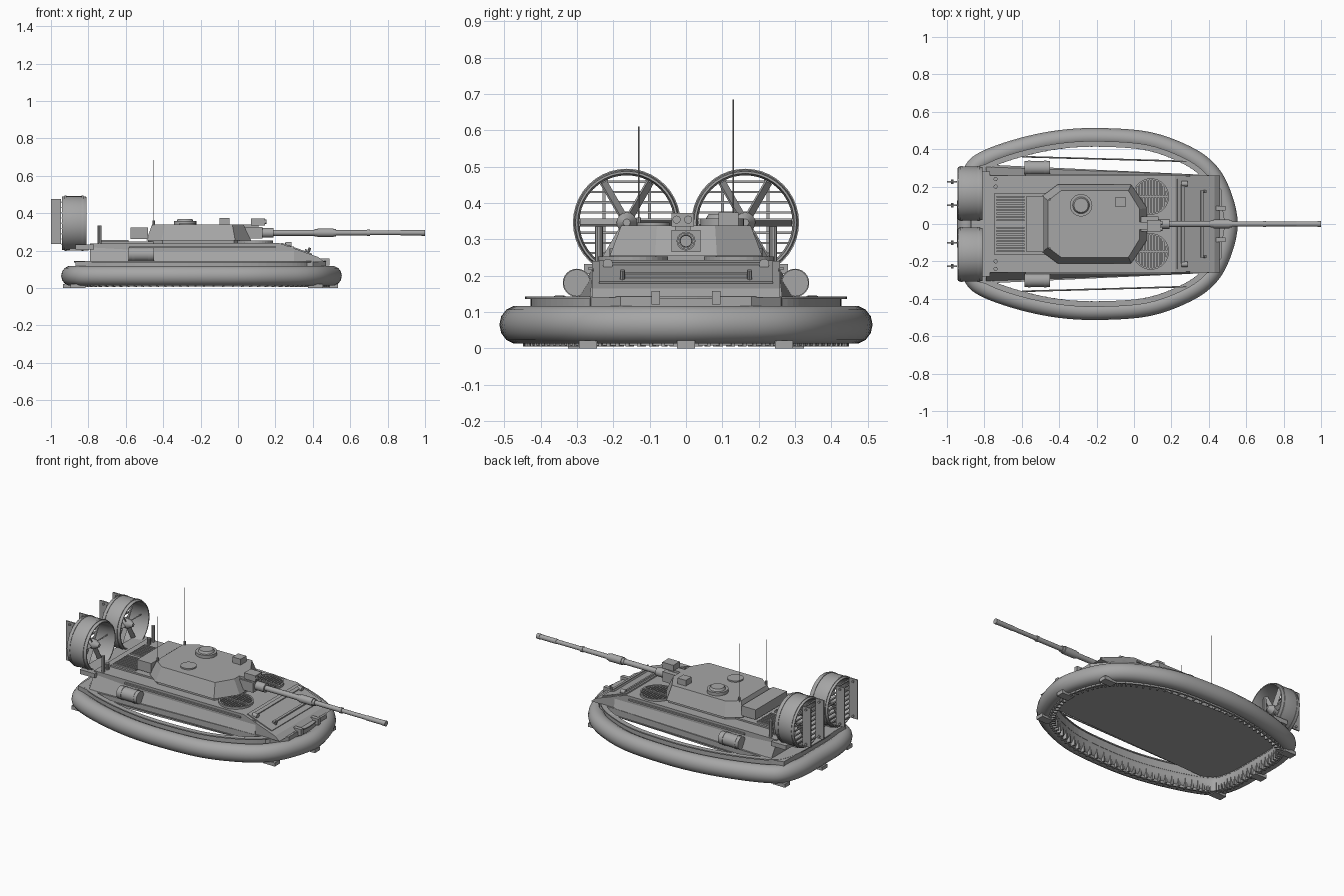
import bpy, bmesh, math
from mathutils import Vector, Matrix

if "Cube" in bpy.data.objects:
    bpy.data.objects.remove(bpy.data.objects["Cube"])

grey = bpy.data.materials.new("hull grey")
grey.diffuse_color = (0.38, 0.38, 0.38, 1)
grey.use_nodes = True
grey.node_tree.nodes["Principled BSDF"].inputs["Base Color"].default_value = grey.diffuse_color


def finish(name, bm, smooth=False):
    bmesh.ops.recalc_face_normals(bm, faces=bm.faces)
    me = bpy.data.meshes.new(name)
    bm.to_mesh(me)
    bm.free()
    me.materials.append(grey)
    ob = bpy.data.objects.new(name, me)
    bpy.context.collection.objects.link(ob)
    if smooth:
        bpy.context.view_layer.objects.active = ob
        ob.select_set(True)
        bpy.ops.object.shade_smooth_by_angle(angle=math.radians(35))
        ob.select_set(False)
    return ob


def add_box(bm, x0, x1, y0, y1, z0, z1, rot=None):
    c = Vector(((x0 + x1) / 2, (y0 + y1) / 2, (z0 + z1) / 2))
    m = Matrix.Translation(c) @ (rot or Matrix()) @ Matrix.Diagonal((x1 - x0, y1 - y0, z1 - z0, 1))
    bmesh.ops.create_cube(bm, size=1, matrix=m)


def box(name, *dims, rot=None):
    bm = bmesh.new()
    add_box(bm, *dims, rot=rot)
    return finish(name, bm)


def rod(name, a, b, r, r2=None, n=16):
    a, b = Vector(a), Vector(b)
    bm = bmesh.new()
    m = Matrix.Translation((a + b) / 2) @ (b - a).to_track_quat('Z', 'Y').to_matrix().to_4x4()
    bmesh.ops.create_cone(bm, cap_ends=True, segments=n, radius1=r, radius2=r if r2 is None else r2,
                          depth=(b - a).length, matrix=m)
    return finish(name, bm, n > 8)


def loft(name, rings, closed=False, caps=True, smooth=False):
    """Skin matching rings of points."""
    bm = bmesh.new()
    vs = [[bm.verts.new(p) for p in ring] for ring in rings]
    n = len(vs[0])
    for i in range(len(vs) if closed else len(vs) - 1):
        a, b = vs[i], vs[(i + 1) % len(vs)]
        for j in range(n):
            bm.faces.new((a[j], a[(j + 1) % n], b[(j + 1) % n], b[j]))
    if caps and not closed:
        bm.faces.new(vs[0])
        bm.faces.new(vs[-1])
    return finish(name, bm, smooth)


def mirrored(half):
    return list(half) + [(x, -y) for x, y in reversed(half) if y > 0]


def lathe(name, axis_y, axis_z, section, n=40, closed=True):
    """Revolve (x, radius) points round an x-parallel axis."""
    return loft(name, [[(x, axis_y + r * math.cos(t), axis_z + r * math.sin(t)) for x, r in section]
                       for t in (2 * math.pi * i / n for i in range(n))], True, smooth=True)


# skirt outline in plan, smoothed into a closed path
half = [(0.555, 0), (0.513, 0.185), (0.433, 0.32), (0.30, 0.415), (0.085, 0.492), (-0.18, 0.513),
        (-0.40, 0.502), (-0.61, 0.46), (-0.80, 0.395), (-0.895, 0.325), (-0.94, 0.19), (-0.945, 0)]
ctrl = [Vector(p) for p in half + [(x, -y) for x, y in reversed(half[1:-1])]]
path = []
for i in range(len(ctrl)):
    p0, p1, p2, p3 = (ctrl[(i + k - 1) % len(ctrl)] for k in range(4))
    for s in range(5):
        t = s / 5
        path.append(0.5 * (2 * p1 + (p2 - p0) * t + (2 * p0 - 5 * p1 + 4 * p2 - p3) * t * t
                           + (3 * p1 - p0 - 3 * p2 + p3) * t ** 3))
N = len(path)
tang = [(path[(i + 1) % N] - path[i - 1]).normalized() for i in range(N)]


def inset(i, d):
    return path[i] + Vector((-tang[i].y, tang[i].x)) * d


def sweep(name, section, smooth=False):
    return loft(name, [[(*inset(i, d), z) for d, z in section] for i in range(N)], True, smooth=smooth)


sweep("skirt_tube", [(0.05 - 0.05 * math.cos(2 * math.pi * k / 14), 0.065 + 0.053 * math.sin(2 * math.pi * k / 14))
                     for k in range(14)], True)
sweep("skirt_rim", [(0.07, 0.136), (0.07, 0.143), (0.10, 0.143), (0.10, 0.136)])
sweep("skirt_collar", [(0.085, 0.09), (0.085, 0.138), (0.095, 0.138), (0.095, 0.09)])
sweep("skirt_inner_wall", [(0.07, 0.008), (0.07, 0.05), (0.08, 0.05), (0.08, 0.008)])

# ribs along the inner face of the skirt
bm = bmesh.new()
for i in range(N):
    p = inset(i, 0.083)
    rot = Matrix.Rotation(math.atan2(tang[i].y, tang[i].x), 4, 'Z')
    add_box(bm, p.x - .005, p.x + .005, p.y - .018, p.y + .018, 0.005, 0.06, rot)
finish("skirt_ribs", bm)

# ground skids under the skirt
for x, y in [(0.42, 0.27), (0.42, -0.27), (0.50, 0), (-0.85, 0.30), (-0.85, -0.30), (-0.89, 0)]:
    box("skid", x - .045, x + .035, y - .025, y + .025, 0, 0.022)

# lower hull with a tapered plan
lower = mirrored([(-0.87, 0.30), (-0.80, 0.318), (0.40, 0.262), (0.47, 0.18)])
loft("lower_hull", [[(x, y, z) for x, y in lower] for z in (0.095, 0.142)])

# upper hull with sloped nose
prof = [(-0.79, 0.14), (-0.79, 0.238), (0.22, 0.24), (0.43, 0.165), (0.46, 0.14)]
loft("upper_hull", [[(x, y, z) for x, z in prof] for y in (-0.258, 0.258)])
tilt = Matrix.Rotation(math.atan2(0.075, 0.21), 4, 'Y')
box("nose_plate", 0.225, 0.40, -0.24, 0.24, 0.203, 0.213, rot=tilt)
box("wave_breaker", 0.355, 0.367, -0.18, 0.18, 0.182, 0.207, rot=tilt)
box("nose_bar", 0.25, 0.27, -0.21, 0.21, 0.222, 0.24, rot=tilt)

for s in (-1, 1):
    # side fittings
    loft("side_sponson", [[(x, s * y, z) for y, z in ((0.255, 0.142), (0.255, 0.222), (w, 0.142))]
                          for x, w in ((-0.79, 0.305), (0.30, 0.265))])
    box("side_rail", -0.58, 0.20, s * .262 - .006, s * .262 + .006, 0.215, 0.224)
    rod("side_strut", (-0.60, s * .36, .14), (0.28, s * .335, .14), 0.005, n=6)
    rod("side_tank", (-0.585, s * .30, .18), (-0.45, s * .30, .18), 0.037, n=24)
    for x in (-0.56, -0.475):
        rod("tank_strap", (x - .006, s * .30, .18), (x + .006, s * .30, .18), 0.039, n=24)
    for y in (.20, .24):
        rod("exhaust_post", (-0.74, s * y, .235), (-0.74, s * y, .275 if y < .22 else .335), 0.011, n=10)
    rod("headlamp", (0.255, s * .215, .232), (0.285, s * .215, .232), 0.014)
    rod("tow_hook", (0.37, s * .175, .175), (0.385, s * .175, .215), 0.007, n=8)
    box("nose_bracket", 0.43, 0.49, s * .083 - .012, s * .083 + .012, 0.12, 0.158)

    # round deck intake with slats
    cx, cy = 0.09, s * .147
    bm = bmesh.new()
    for k in range(-5, 6):
        w = math.sqrt(0.09 ** 2 - (k * .0155) ** 2)
        add_box(bm, cx + k * .0155 - .004, cx + k * .0155 + .004, cy - w, cy + w, 0.236, 0.249)
    add_box(bm, cx - .09, cx + .09, cy - .006, cy + .006, 0.236, 0.253)
    finish("intake_slats", bm)
    loft("intake_ring", [[(cx + r * math.cos(t), cy + r * math.sin(t), z) for r, z in
                          ((.088, .236), (.088, .253), (.097, .253), (.097, .236))]
                         for t in (2 * math.pi * i / 32 for i in range(32))], True)

    # louvred engine deck
    bm = bmesh.new()
    for k in range(8):
        y = s * (.02 + k * .018)
        add_box(bm, -0.735, -0.585, y - .005, y + .005, 0.245, 0.257)
    finish("engine_louvres", bm)

    # propeller duct
    fy, fz = s * .163, .346
    lathe("fan_duct", fy, fz, [(-0.94, .136), (-0.94, .142), (-0.925, .145), (-0.83, .145),
                               (-0.81, .141), (-0.81, .135), (-0.84, .130), (-0.92, .130)])
    for x in (-0.922, -0.832):
        lathe("duct_band", fy, fz, [(x - .005, .14), (x - .005, .148), (x + .005, .148), (x + .005, .14)])
    rod("fan_hub", (-0.92, fy, fz), (-0.85, fy, fz), 0.028)
    rod("fan_spinner", (-0.85, fy, fz), (-0.82, fy, fz), 0.028, 0.010)
    bm = bmesh.new()
    for k in range(6):
        m = (Matrix.Translation((-0.865, fy, fz)) @ Matrix.Rotation(math.pi * k / 3, 4, 'X')
             @ Matrix.Translation((0, .073, 0)) @ Matrix.Rotation(math.radians(50), 4, 'Y')
             @ Matrix.Diagonal((0.006, 0.11, 0.026, 1)))
        bmesh.ops.create_cube(bm, size=1, matrix=m)
    finish("fan_blades", bm)

    # guard bars and rudders behind the duct
    bm = bmesh.new()
    for k in range(-4, 5):
        z = fz + k * .028
        w = math.sqrt(.137 ** 2 - (k * .028) ** 2)
        add_box(bm, -0.945, -0.936, fy - w, fy + w, z - .003, z + .003)
    finish("guard_bars", bm)
    for d in (-.063, .063):
        box("rudder", -1.0, -0.945, fy + d - .004, fy + d + .004, 0.235, 0.475)
        for z in (.25, .46):
            rod("rudder_hinge", (-0.972, fy + d - .012, z), (-0.972, fy + d + .012, z), 0.007, n=8)
    box("duct_foot", -0.90, -0.80, fy - .05, fy + .05, 0.20, 0.222)

box("fan_platform", -0.87, -0.77, -0.28, 0.28, 0.205, 0.232)
box("engine_deck", -0.745, -0.39, -0.165, 0.165, 0.235, 0.248)

# turret
base = mirrored([(-0.49, .15), (-0.41, .21), (-0.015, .21), (0.07, .085)])
roof = mirrored([(-0.46, .125), (-0.39, .178), (-0.03, .178), (0.03, .08)])
loft("turret_collar", [[(x * .97 - .006, y * .95, z) for x, y in base] for z in (.235, .256)])
loft("turret", [[(x, y, .254) for x, y in base], [(x, y, .338) for x, y in roof]])
box("stowage_box", -0.575, -0.48, -0.15, 0.15, 0.262, 0.322)
rod("commander_hatch_ring", (-0.283, .10, .335), (-0.283, .10, .357), 0.06, n=24)
rod("commander_hatch_lid", (-0.283, .10, .357), (-0.283, .10, .37), 0.045, 0.038, n=24)
rod("loader_hatch", (-0.27, -.09, .335), (-0.27, -.09, .346), 0.045, n=24)
box("periscope", -0.10, -0.045, .09, .145, .335, .373)
for y, top in ((.13, .685), (-.13, .61)):
    rod("antenna_base", (-0.45, y, .30), (-0.45, y, .36), 0.006, n=8)
    rod("antenna", (-0.45, y, .35), (-0.45, y, top), 0.0015, n=6)

# gun sight and mantlet
box("sight_box", 0.07, 0.145, -.04, .022, .335, .372)
for y in (-.026, .006):
    rod("sight_lens", (0.14, y, .354), (0.152, y, .354), 0.011)
box("sight_arm", 0.0, 0.11, -.03, .012, .318, .338)
box("mantlet", 0.03, 0.13, -.04, .04, .265, .325)
rod("mantlet_sleeve", (0.12, 0, .295), (0.19, 0, .295), 0.026)

# gun barrel as (start, end, radius) segments
for x0, x1, r in [(.18, .41, .016), (.41, .425, .019), (.425, .51, .023), (.51, .525, .019),
                  (.525, .69, .014), (.69, .705, .017), (.705, .87, .0125), (.87, .98, .0145), (.98, 1.0, .016)]:
    rod("barrel_segment", (x0, 0, .295), (x1, 0, .295), r, n=20)
